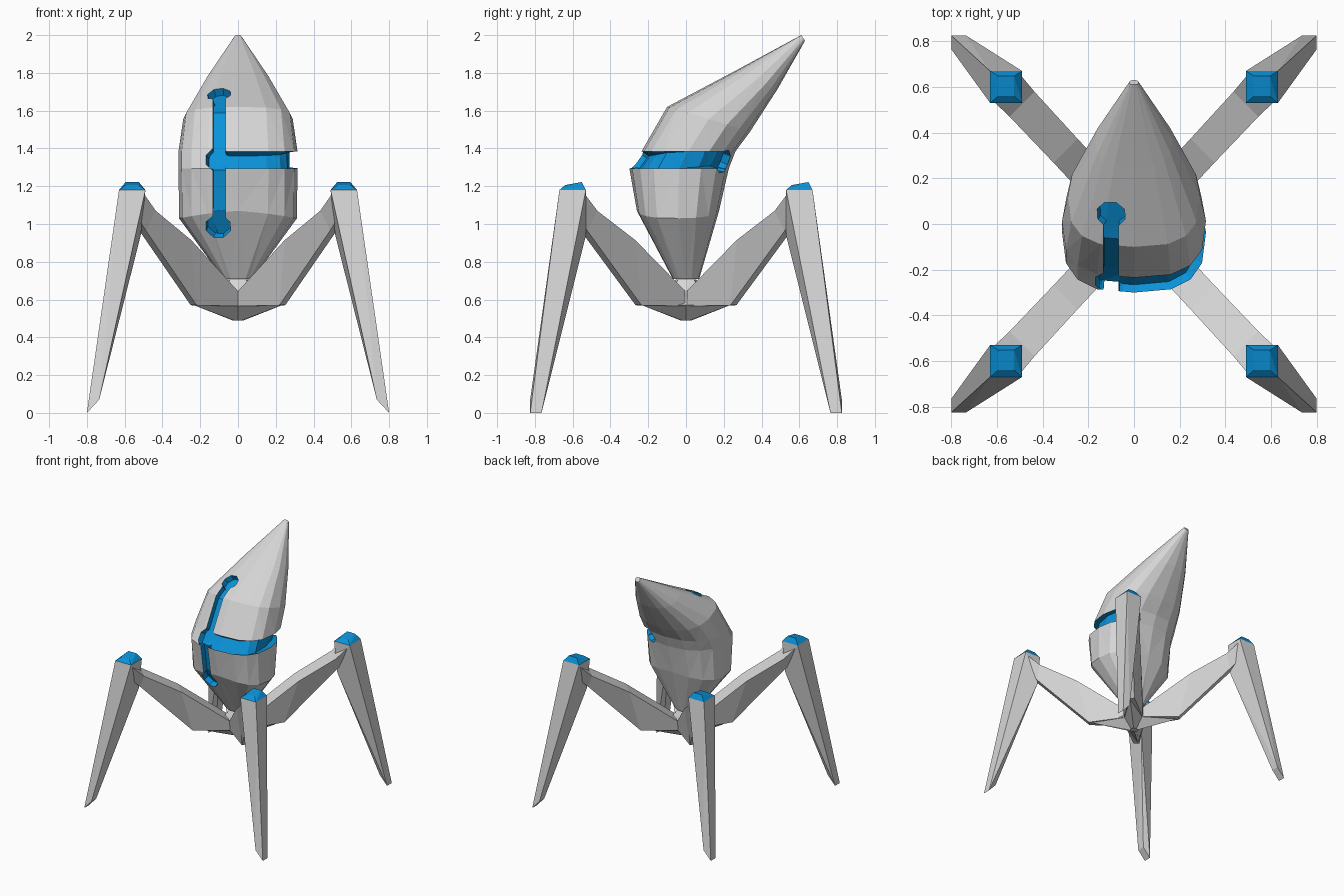
import bpy, bmesh, math
from mathutils import Vector

if "Cube" in bpy.data.objects:
    bpy.data.objects.remove(bpy.data.objects["Cube"], do_unlink=True)


def material(name, rgb):
    m = bpy.data.materials.new(name)
    m.use_nodes = True
    m.diffuse_color = (*rgb, 1)
    m.node_tree.nodes["Principled BSDF"].inputs["Base Color"].default_value = (*rgb, 1)
    return m


GREY = material("shell grey", (0.67, 0.67, 0.67))
BLUE = material("glow blue", (0.003, 0.29, 0.7))


def finish(name, bm, *mats):
    """Turn a bmesh into an object with the given materials."""
    me = bpy.data.meshes.new(name)
    bm.to_mesh(me)
    bm.free()
    for m in mats:
        me.materials.append(m)
    ob = bpy.data.objects.new(name, me)
    bpy.context.collection.objects.link(ob)


def loft(rings):
    """Skin a list of equal point loops and cap both ends."""
    bm = bmesh.new()
    loops = [[bm.verts.new(p) for p in r] for r in rings]
    n = len(loops[0])
    for a, b in zip(loops, loops[1:]):
        for i in range(n):
            j = (i + 1) % n
            bm.faces.new((a[i], a[j], b[j], b[i]))
    bm.faces.new(loops[0][::-1])
    bm.faces.new(loops[-1])
    bm.normal_update()
    if bm.calc_volume(signed=True) < 0:
        bmesh.ops.reverse_faces(bm, faces=bm.faces[:])
    return bm


def hull(points):
    """Convex solid around a few points."""
    bm = bmesh.new()
    for p in points:
        bm.verts.new(p)
    bmesh.ops.convex_hull(bm, input=bm.verts[:])
    return bm


def ring_point(th, front, back, w, drop):
    """Point on a rounded-square ring tilted between its front and back points."""
    s, c = math.sin(th), math.cos(th)
    e = 0.7 if c > 0 else 0.85
    px = math.copysign(abs(s) ** e, s)
    pc = math.copysign(abs(c) ** e, c)
    y = (front[0] + back[0]) / 2 + pc * (front[0] - back[0]) / 2
    z = (front[1] + back[1]) / 2 + pc * (front[1] - back[1]) / 2
    return Vector((w * px, y, z - drop * abs(s)))


# Body: leaning pod, each ring is front (y, z), back (y, z), half width, side drop
SIDES = 16
BAND_LOW, BAND_HIGH = 1.295, 1.385
BODY = [
    ((-0.07, 0.71), (0.07, 0.71), 0.078, 0),
    ((-0.26, 1.07), (0.175, 1.07), 0.312, 0.04),
    ((-0.30, BAND_LOW), (0.227, BAND_LOW), 0.315, 0),
    ((-0.235, BAND_HIGH), (0.262, BAND_HIGH), 0.315, 0),
    ((-0.10, 1.62), (0.34, 1.49), 0.29, 0),
    ((0.25, 1.805), (0.485, 1.715), 0.17, 0),
    ((0.61, 2.0), (0.63, 1.97), 0.02, 0),
]
body = loft([[ring_point(2 * math.pi * i / SIDES, *r) for i in range(SIDES)] for r in BODY])
bmesh.ops.triangulate(body, faces=body.faces[:])


def slice_faces(faces, co, no):
    """Cut the given faces along a plane, keeping both sides."""
    geom = set(faces)
    for f in faces:
        geom.update(f.verts)
        geom.update(f.edges)
    bmesh.ops.bisect_plane(body, geom=list(geom), dist=1e-5, plane_co=co, plane_no=no)
    body.normal_update()


# Outline of the vertical channel
CHANNEL_X, CHANNEL_HALF = -0.1, 0.033
for d in (-CHANNEL_HALF, CHANNEL_HALF):
    slice_faces([f for f in body.faces if f.normal.y < 0], (CHANNEL_X + d, 0, 0), (1, 0, 0))

# Outlines of the round sockets: centre, axis, radius
SOCKETS = [
    (Vector((-0.105, -0.215, 0.985)), Vector((0, -0.9, -0.3)).normalized(), 0.064),
    (Vector((-0.105, -0.262, 1.342)), Vector((0, -1, 0.1)).normalized(), 0.064),
    (Vector((-0.1, 0.045, 1.68)), Vector((0, -0.47, 0.88)).normalized(), 0.06),
    (Vector((0.19, 0.205, 1.33)), Vector((0.65, 0.75, -0.15)).normalized(), 0.06),
]


def socket_sides(axis):
    u = axis.orthogonal().normalized()
    v = axis.cross(u)
    return [u * math.cos(k * math.pi / 4) + v * math.sin(k * math.pi / 4) for k in range(8)]


def near_socket(f, centre, axis, reach):
    m = f.calc_center_median() - centre
    return f.normal.dot(axis) > 0.3 and m.length < reach


for centre, axis, r in SOCKETS:
    for side in socket_sides(axis):
        slice_faces([f for f in body.faces if near_socket(f, centre, axis, 0.35)],
                    centre + side * r, side)


def is_recessed(f):
    m = f.calc_center_median()
    if f.normal.y < 0 and abs(m.x - CHANNEL_X) < CHANNEL_HALF and 0.985 < m.z < 1.68:
        return True
    if BAND_LOW < m.z < BAND_HIGH and m.x > CHANNEL_X and m.y < max(0, m.x + 0.02):
        return True
    return any(near_socket(f, c, a, 0.12) and all((m - c).dot(s) < r for s in socket_sides(a))
               for c, a, r in SOCKETS)


# Sink the channel, side band and sockets together, and colour them
old = [f for f in body.faces if is_recessed(f)]
new = bmesh.ops.extrude_face_region(body, geom=old)["geom"]
bmesh.ops.delete(body, geom=[f for f in old if f.is_valid], context="FACES")
floor = {g for g in new if isinstance(g, bmesh.types.BMFace)}
floor_verts = [g for g in new if isinstance(g, bmesh.types.BMVert)]
body.normal_update()
shifts = []
for v in floor_verts:
    n = sum((f.normal for f in v.link_faces if f in floor), Vector())
    shifts.append(n.normalized() * -0.042)
for v, shift in zip(floor_verts, shifts):
    v.co += shift
    for f in v.link_faces:
        f.material_index = 1
finish("body", body, GREY, BLUE)

# Hub: a shallow four-pointed keel under the body
hub_rings = []
for point, valley, z in ((0.03, 0.03, 0.49), (0.33, 0.1, 0.57), (0.12, 0.09, 0.63),
                         (0.06, 0.055, 0.705)):
    hub_rings.append([((valley, point)[k % 2] * math.cos(k * math.pi / 4),
                       (valley, point)[k % 2] * math.sin(k * math.pi / 4), z)
                      for k in range(8)])
finish("hub", loft(hub_rings), GREY)

# Arm sections: top (distance out, half width, height), keel (the same)
ARM = [((0.053, 0.075, 0.645), (0.05, 0.07, 0.565)),
       ((0.30, 0.075, 0.915), (0.235, 0.022, 0.57)),
       ((0.49, 0.078, 1.07), (0.505, 0.025, 0.965)),
       ((0.57, 0.085, 1.178), (0.575, 0.04, 1.06))]
KNEE_X, KNEE_Y, KNEE_Z, HALF = 0.56, 0.60, 1.18, 0.07

for sx, side in ((1, "left"), (-1, "right")):
    for sy, end in ((-1, "front"), (1, "back")):
        tag = f"{end}_{side}"
        # Rising arm, wide on top and narrow along the keel
        rings = []
        for top, keel in ARM:
            ring = []
            for (c, w, z), m in ((top, -1), (top, 1), (keel, 1), (keel, -1)):
                o = m * w * 0.7
                ring.append((sx * (c + o), sy * (c * 1.07 - o), z))
            rings.append(ring)
        finish(f"arm_{tag}", loft(rings), GREY)

        # Tapered shin with a slanted foot and a ridge meeting the arm keel
        shin = [(KNEE_X + a * HALF, KNEE_Y + b * HALF, KNEE_Z) for a in (-1, 1) for b in (-1, 1)]
        shin += [(x, y, z) for x, z in ((0.735, 0.07), (0.80, 0)) for y in (0.765, 0.825)]
        shin.append((0.515, 0.53, 0.94))
        finish(f"shin_{tag}", hull([(sx * x, sy * y, z) for x, y, z in shin]), GREY)

        # Wedge cap on the knee, always rising toward the back
        cap = ((0.07, -0.07, 0), (0.07, 0.07, 0), (0.055, 0.06, 0.018),
               (0.035, 0.048, 0.042), (0.035, -0.04, 0.026))
        finish(f"knee_cap_{tag}", hull([(sx * KNEE_X + m * x, sy * KNEE_Y + y, KNEE_Z + z)
                                        for x, y, z in cap for m in (1, -1)]), BLUE)
